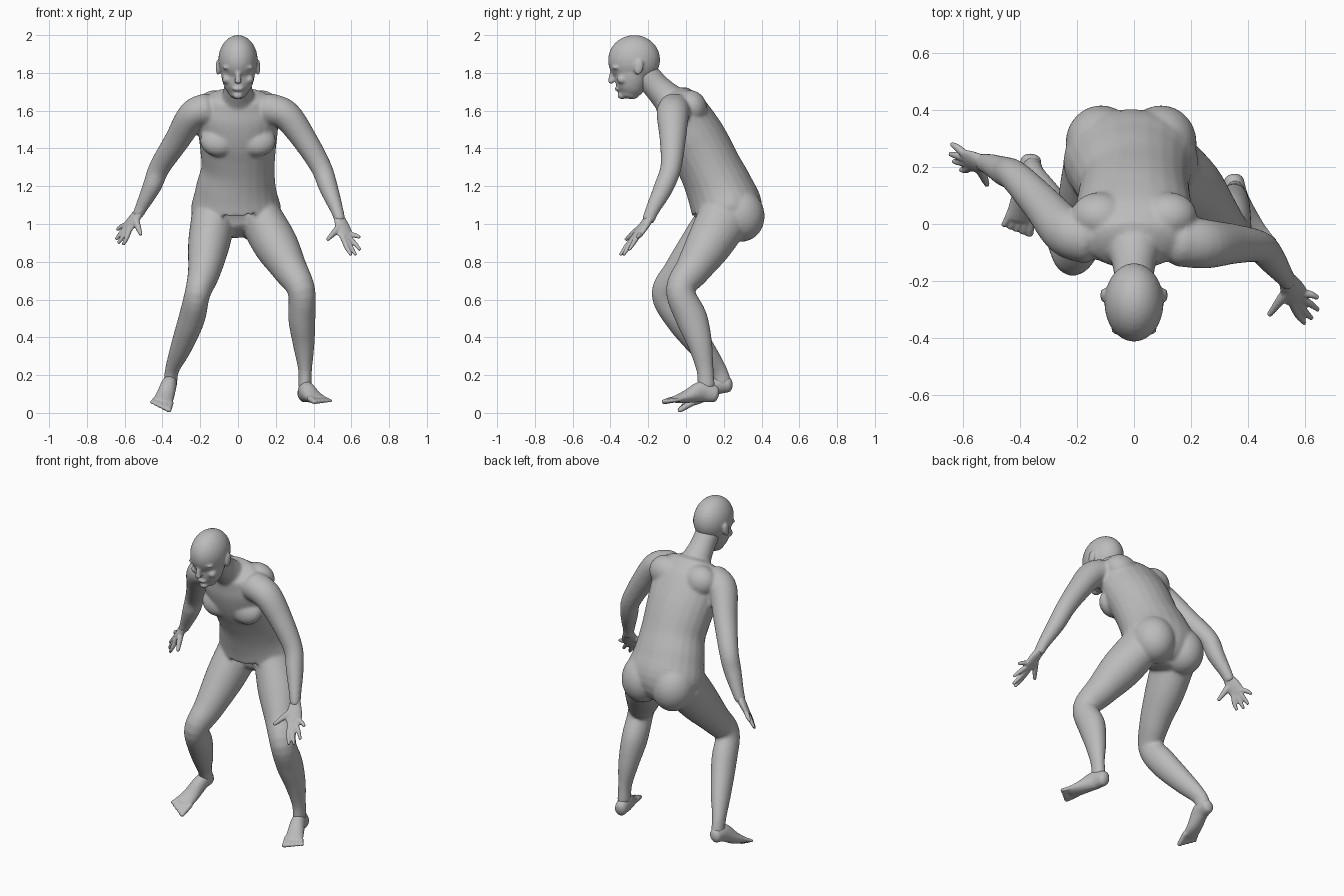
import bpy
import bmesh
import math
from mathutils import Vector, Matrix

cube = bpy.data.objects.get("Cube")
if cube:
    bpy.data.objects.remove(cube, do_unlink=True)

grey = bpy.data.materials.new("plain_grey")
grey.use_nodes = True
tone = (0.5, 0.5, 0.5, 1)
grey.diffuse_color = tone
grey.node_tree.nodes["Principled BSDF"].inputs["Base Color"].default_value = tone

X, Y = Vector((1, 0, 0)), Vector((0, 1, 0))


def spline(rows, steps=5):
    """Smooth rows of x, y, z, half width, half depth."""
    rows = [Vector(r) for r in rows]
    padded = [rows[0] * 2 - rows[1]] + rows + [rows[-1] * 2 - rows[-2]]
    out = []
    for p, q, r, s in zip(padded, padded[1:], padded[2:], padded[3:]):
        for k in range(steps):
            t = k / steps
            out.append(q + (r - p) * (t / 2)
                       + (p * 2 - q * 5 + r * 4 - s) * (t * t / 2)
                       + (q * 3 - p - r * 3 + s) * (t ** 3 / 2))
    return out + [rows[-1]]


def tube(bm, rows, side=X, sides=24, cap=0.6):
    """Loft oval rings along a smooth path, with rounded ends."""
    path = spline(rows)
    centres = [p.to_3d() if len(p) == 3 else Vector(p[:3]) for p in path]
    frames = []
    last = len(path) - 1
    for i, p in enumerate(path):
        tangent = (centres[min(i + 1, last)] - centres[max(i - 1, 0)]).normalized()
        frames.append((centres[i], tangent, p[3], p[4]))
    # rounded ends
    def end(frame, sign):
        c, t, a, b = frame
        angles = [math.radians(d) for d in (25, 50, 75)]
        return [(c + t * sign * cap * min(a, b) * math.sin(g), t,
                 a * math.cos(g), b * math.cos(g)) for g in angles]
    frames = end(frames[0], -1)[::-1] + frames + end(frames[-1], 1)
    rings = []
    for c, t, a, b in frames:
        u = (side - t * side.dot(t)).normalized()
        v = t.cross(u)
        turn = [math.tau * k / sides for k in range(sides)]
        rings.append([bm.verts.new(c + u * a * math.cos(g) + v * b * math.sin(g))
                      for g in turn])
    for lower, upper in zip(rings, rings[1:]):
        for k in range(sides):
            n = (k + 1) % sides
            bm.faces.new((lower[k], lower[n], upper[n], upper[k]))
    bm.faces.new(rings[0][::-1])
    bm.faces.new(rings[-1])


def ball(bm, centre, radii, tilt=0.0):
    """Ellipsoid tilted about the x axis."""
    place = (Matrix.Translation(centre) @ Matrix.Rotation(tilt, 4, "X")
             @ Matrix.Diagonal((*radii, 1)))
    bmesh.ops.create_uvsphere(bm, u_segments=28, v_segments=18, radius=1, matrix=place)


def finish(bm, name, voxel, smoothing):
    """Fuse the overlapping forms into one skin."""
    bmesh.ops.recalc_face_normals(bm, faces=bm.faces)
    mesh = bpy.data.meshes.new(name)
    bm.to_mesh(mesh)
    bm.free()
    mesh.materials.append(grey)
    obj = bpy.data.objects.new(name, mesh)
    bpy.context.collection.objects.link(obj)
    fuse = obj.modifiers.new("fuse", "REMESH")
    fuse.mode = "VOXEL"
    fuse.voxel_size = voxel
    fuse.use_smooth_shade = True
    soften = obj.modifiers.new("soften", "SMOOTH")
    soften.factor = 0.5
    soften.iterations = smoothing
    return obj


# Body: torso, neck, arms and legs
bm = bmesh.new()
tube(bm, [(0, .2, .98, .14, .11), (-.01, .22, 1.06, .235, .185),
          (-.01, .18, 1.18, .215, .178), (0, .13, 1.29, .195, .166),
          (0, .08, 1.39, .2, .165), (0, .03, 1.48, .21, .162),
          (0, -.025, 1.59, .215, .14), (0, -.065, 1.66, .17, .105)], cap=.4)
tube(bm, [(0, -.07, 1.64, .1, .09), (0, -.15, 1.72, .074, .073),
          (0, -.22, 1.8, .07, .07)])
for s in (-1, 1):
    ball(bm, (s * .1, -.055, 1.44), (.1, .065, .085), -.35)     # chest
    ball(bm, (s * .105 - .01, .285, 1.05), (.125, .13, .145), .3)   # buttock
    ball(bm, (s * .12, .03, 1.62), (.1, .08, .09), .4)      # shoulder blade

# left arm
tube(bm, [(.16, -.06, 1.61, .09, .085), (.255, -.07, 1.575, .086, .08),
          (.35, -.07, 1.45, .07, .067), (.44, -.08, 1.3, .056, .056),
          (.48, -.12, 1.19, .052, .05), (.525, -.18, 1.07, .037, .034),
          (.54, -.2, 1.02, .034, .029)], Y)
# right arm
tube(bm, [(-.16, -.05, 1.61, .09, .085), (-.24, -.025, 1.575, .086, .08),
          (-.325, .07, 1.44, .07, .067), (-.415, .165, 1.3, .056, .056),
          (-.455, .185, 1.2, .052, .05), (-.51, .21, 1.09, .037, .034),
          (-.53, .215, 1.05, .034, .029)], Y)
# left leg
tube(bm, [(.12, .2, 1.03, .115, .14), (.2, .12, .89, .118, .122),
          (.272, .04, .765, .094, .096), (.335, -.03, .65, .074, .077),
          (.338, .03, .5, .072, .084), (.348, .075, .36, .057, .065),
          (.355, .1, .23, .037, .046), (.355, .108, .14, .036, .046)])
# right leg
tube(bm, [(-.13, .2, 1.03, .118, .14), (-.155, .09, .89, .11, .122),
          (-.18, -.03, .745, .086, .092), (-.215, -.105, .63, .068, .078),
          (-.245, -.03, .5, .07, .082), (-.3, .08, .35, .057, .067),
          (-.347, .165, .235, .038, .048), (-.358, .195, .16, .036, .046)])
finish(bm, "body", .009, 8)

# Head with face and ears
bm = bmesh.new()
ball(bm, (0, -.275, 1.868), (.104, .138, .132), .1)
tube(bm, [(0, -.285, 1.86, .092, .105), (0, -.288, 1.78, .088, .092),
          (0, -.295, 1.72, .07, .075), (0, -.302, 1.685, .045, .05)], cap=.5)
tube(bm, [(0, -.385, 1.82, .012, .012), (0, -.395, 1.78, .014, .014),
          (0, -.397, 1.752, .019, .016)], sides=12)         # nose
ball(bm, (0, -.36, 1.716), (.03, .018, .013))             # lips
ball(bm, (0, -.338, 1.68), (.027, .025, .02))             # chin
for s in (-1, 1):
    ball(bm, (s * .04, -.368, 1.828), (.042, .025, .013))   # brow
    ball(bm, (s * .038, -.358, 1.803), (.019, .018, .011))   # eye
    ball(bm, (s * .058, -.338, 1.765), (.026, .027, .024))   # cheek
    ball(bm, (s * .106, -.25, 1.83), (.012, .024, .042), -.2)  # ear
finish(bm, "head", .007, 4)


# Hands: flat palm, four fingers and a thumb
def hand(name, wrist, index, little, tips, thumb):
    wrist, index, little = Vector(wrist), Vector(index), Vector(little)
    across = little - index
    middle = (index + little) / 2
    bm = bmesh.new()
    tube(bm, [(*wrist, .031, .024), (*wrist.lerp(middle, .5), .043, .021),
              (*middle, .046, .016)], across)
    for k, tip in enumerate(tips):
        base = index + across * (k / 3)
        tip = Vector(tip)
        tube(bm, [(*base.lerp(middle, .3), .015, .015),
                  (*base.lerp(tip, .55), .013, .013), (*tip, .009, .009)], across, 12)
    root = wrist.lerp(index, .4)
    thumb = Vector(thumb)
    tube(bm, [(*root, .021, .021), (*root.lerp(thumb, .5), .017, .016),
              (*thumb, .01, .01)], across, 12)
    finish(bm, name, .006, 2)


hand("left_hand", (.537, -.195, 1.03), (.548, -.285, .925), (.595, -.235, .95),
     [(.598, -.347, .837), (.622, -.33, .838), (.645, -.3, .865), (.643, -.258, .93)],
     (.475, -.318, .918))
hand("right_hand", (-.525, .213, 1.06), (-.57, .19, .965), (-.598, .255, 1.0),
     [(-.607, .19, .892), (-.633, .22, .9), (-.645, .245, .92), (-.64, .28, .97)],
     (-.515, .137, .945))


# Feet: arched sole and five toes
def foot(name, rows, across):
    bm = bmesh.new()
    across = Vector(across).normalized()
    tube(bm, rows, across, cap=.7)
    front, behind = Vector(rows[-1][:3]), Vector(rows[-2][:3])
    ahead = (front - behind).normalized()
    for k in range(5):
        base = front + across * (.042 - .021 * k)
        reach = .06 - .006 * k
        size = .016 - .0012 * k
        tip = base + ahead * reach + across * (.004 - .004 * k)
        tube(bm, [(*(base - ahead * .02), size, size), (*base.lerp(tip, .5), size, size),
                  (*tip, size, size * .8)], across, 12)
    finish(bm, name, .006, 2)


foot("left_foot", [(.35, .15, .1, .036, .045), (.362, .085, .112, .042, .056),
                   (.395, .01, .088, .048, .036), (.425, -.05, .072, .053, .02)],
     (-.92, -.385, 0))
foot("right_foot", [(-.362, .222, .15, .036, .042), (-.367, .155, .145, .042, .052),
                    (-.385, .085, .092, .048, .036), (-.4, .02, .056, .053, .02)],
     (.92, -.1, -.3))
